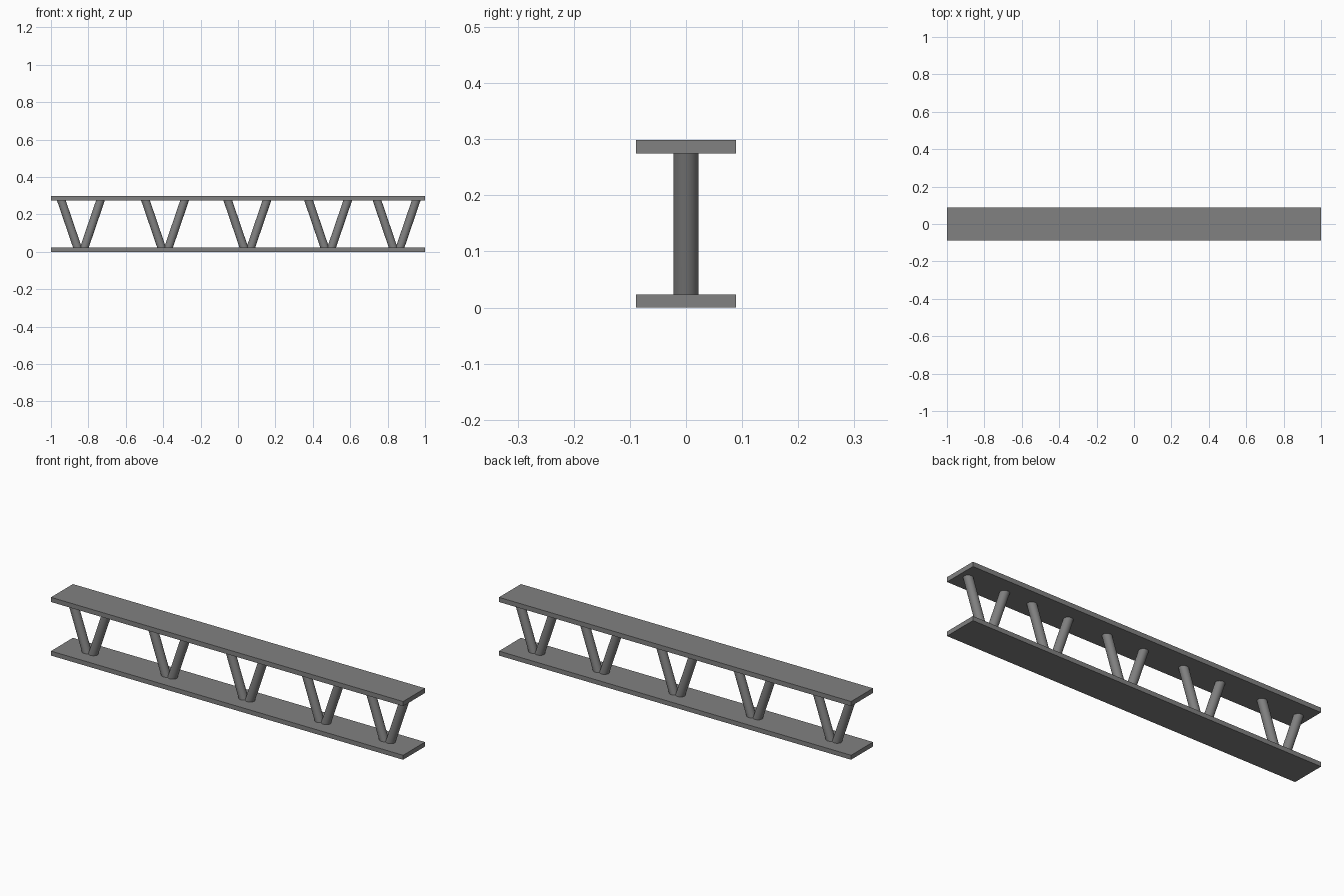
import bpy, bmesh, math

if "Cube" in bpy.data.objects:
    bpy.data.objects.remove(bpy.data.objects["Cube"])

LENGTH, WIDTH, HEIGHT = 2.0, 0.178, 0.299
LOWER, UPPER = 0.023, 0.024          # plate thicknesses
RADIUS, SIDES = 0.0222, 32
FOOT, HEAD = 0.0185, 0.1045          # strut centre offsets at lower / upper plate

# Dark grey finish
grey = bpy.data.materials.new("dark_grey")
grey.diffuse_color = (0.22, 0.22, 0.22, 1)
grey.use_nodes = True
grey.node_tree.nodes["Principled BSDF"].inputs["Base Color"].default_value = grey.diffuse_color


def add_object(name, bm):
    mesh = bpy.data.meshes.new(name)
    bmesh.ops.recalc_face_normals(bm, faces=bm.faces)
    bm.to_mesh(mesh)
    bm.free()
    mesh.materials.append(grey)
    obj = bpy.data.objects.new(name, mesh)
    bpy.context.collection.objects.link(obj)


def plate(name, bottom, thick):
    bm = bmesh.new()
    bmesh.ops.create_cube(bm, size=1)
    for v in bm.verts:
        v.co.x *= LENGTH
        v.co.y *= WIDTH
        v.co.z = bottom + (v.co.z + 0.5) * thick
    add_object(name, bm)


def strut(name, x, side):
    # Round leaning bar with level ends, let slightly into both plates
    z0, z1 = LOWER - 0.004, HEIGHT - UPPER + 0.004
    slope = (HEAD - FOOT) / (HEIGHT - LOWER - UPPER)
    stretch = math.sqrt(1 + slope * slope)
    bm = bmesh.new()
    bmesh.ops.create_cone(bm, cap_ends=True, segments=SIDES,
                          radius1=RADIUS, radius2=RADIUS, depth=1)
    for v in bm.verts:
        v.co.z = z0 + (v.co.z + 0.5) * (z1 - z0)
        v.co.x = x + v.co.x * stretch + side * (FOOT + slope * (v.co.z - LOWER))
    for f in bm.faces:
        f.smooth = len(f.verts) == 4
    for e in bm.edges:
        e.smooth = all(f.smooth for f in e.link_faces)
    add_object(name, bm)


# Flat chords
plate("lower_plate", 0, LOWER)
plate("upper_plate", HEIGHT - UPPER, UPPER)

# V-shaped pairs of struts
for i, x in enumerate((-0.84, -0.39, 0.05, 0.482, 0.848), 1):
    strut(f"left_strut_{i}", x, -1)
    strut(f"right_strut_{i}", x, 1)
